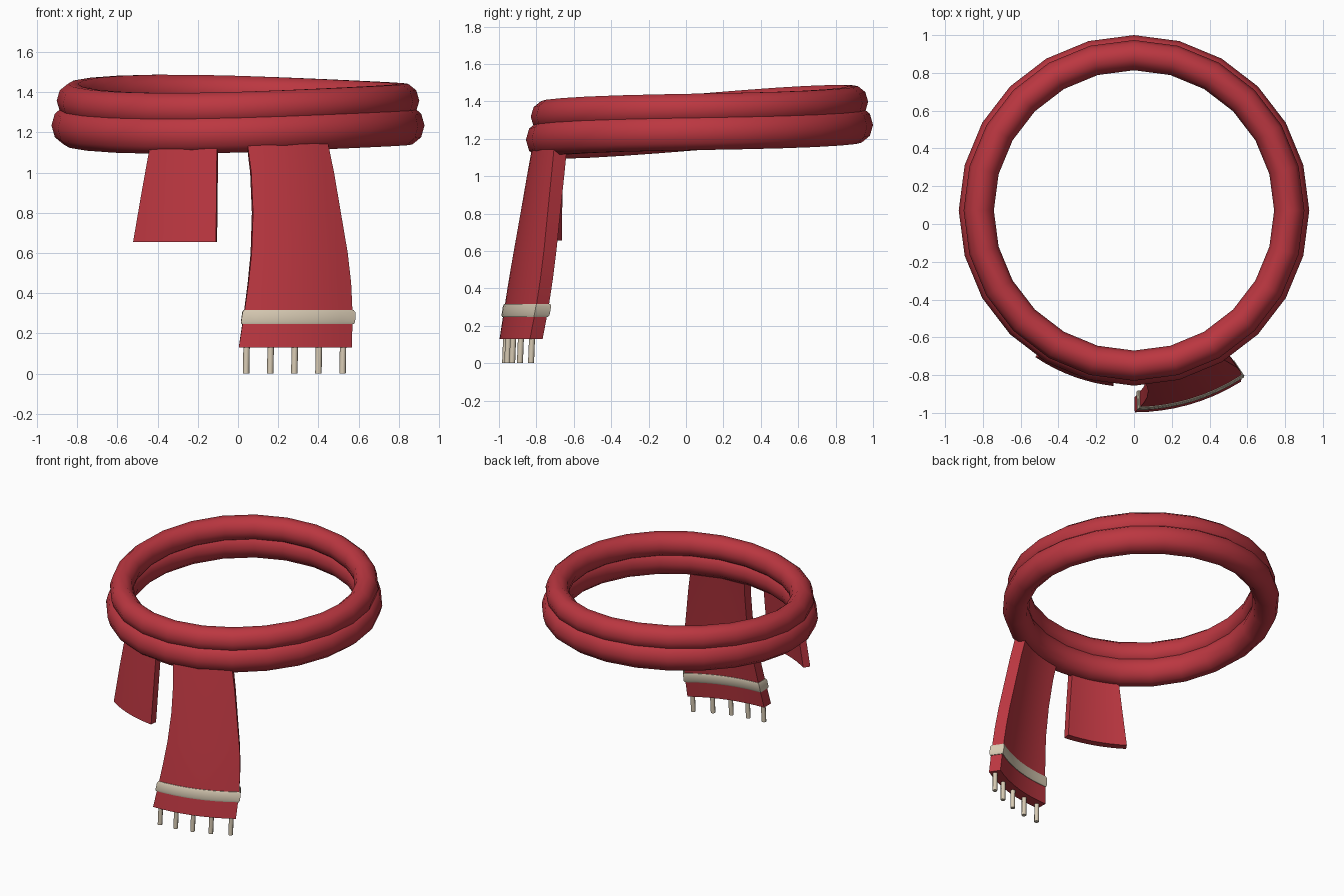
import bpy, bmesh, math
from mathutils import Vector

if "Cube" in bpy.data.objects:
    bpy.data.objects.remove(bpy.data.objects["Cube"])

CENTRE_Y = 0.072


def material(name, rgb):
    m = bpy.data.materials.new(name)
    m.use_nodes = True
    m.diffuse_color = (*rgb, 1)
    bsdf = m.node_tree.nodes["Principled BSDF"]
    bsdf.inputs["Base Color"].default_value = (*rgb, 1)
    bsdf.inputs["Roughness"].default_value = 0.8
    return m


red = material("red wool", (0.50, 0.038, 0.052))
cream = material("cream wool", (0.68, 0.59, 0.45))


def loft(name, sections, mat, closed, angle):
    """Skin a row of matching closed cross-sections."""
    bm = bmesh.new()
    loops = [[bm.verts.new(p) for p in s] for s in sections]
    pairs = list(zip(loops, loops[1:]))
    if closed:
        pairs.append((loops[-1], loops[0]))
    else:
        bm.faces.new(loops[0])
        bm.faces.new(loops[-1])
    n = len(loops[0])
    for a, b in pairs:
        for i in range(n):
            j = (i + 1) % n
            bm.faces.new((a[i], a[j], b[j], b[i]))
    bmesh.ops.recalc_face_normals(bm, faces=bm.faces)
    mesh = bpy.data.meshes.new(name)
    bm.to_mesh(mesh)
    bm.free()
    mesh.materials.append(mat)
    ob = bpy.data.objects.new(name, mesh)
    bpy.context.collection.objects.link(ob)
    bpy.ops.object.select_all(action="DESELECT")
    ob.select_set(True)
    bpy.context.view_layer.objects.active = ob
    bpy.ops.object.shade_smooth_by_angle(angle=math.radians(angle))
    return ob


def wrap(name, radius, half_width, half_height, z, segments=24, sides=10):
    """One turn of the scarf, dipping at the front and rising at the back."""
    sections = []
    for i in range(segments):
        t = math.tau * i / segments
        lift = math.sin(t) * (0.04 - 0.025 * math.cos(t))
        ring = []
        for k in range(sides):
            u = math.tau * k / sides
            r = radius + half_width * math.cos(u)
            ring.append((r * math.cos(t), CENTRE_Y + r * math.sin(t),
                         z + lift + half_height * math.sin(u)))
        sections.append(ring)
    return loft(name, sections, red, True, 60)


def around(x, outer, r):
    """Point at radius r, on the ray through x on the outer radius."""
    a = math.asin(x / outer)
    return r * math.sin(a), CENTRE_Y - r * math.cos(a)


def slab_section(row, thickness, grow=0.0, columns=8):
    z, x0, x1, outer = row
    x0, x1 = x0 - grow, x1 + grow
    xs = [x0 + (x1 - x0) * i / columns for i in range(columns + 1)]
    front = [(*around(x, outer, outer + grow), z) for x in xs]
    back = [(*around(x, outer, outer - thickness - grow), z) for x in reversed(xs)]
    return front + back


def row_at(rows, z):
    for a, b in zip(rows, rows[1:]):
        if b[0] <= z <= a[0]:
            return Vector(a).lerp(Vector(b), (a[0] - z) / (a[0] - b[0]))


# Two stacked turns round the neck
wrap("lower_wrap", 0.84, 0.088, 0.1, 1.235)
wrap("upper_wrap", 0.822, 0.08, 0.088, 1.358)

# Long tail: height, left edge, right edge, outer radius
long_rows = [
    (1.16, 0.045, 0.445, 0.895),
    (1.00, 0.066, 0.478, 0.925),
    (0.80, 0.075, 0.512, 0.960),
    (0.60, 0.068, 0.546, 0.995),
    (0.45, 0.052, 0.563, 1.020),
    (0.30, 0.031, 0.570, 1.043),
    (0.13, 0.004, 0.567, 1.069),
]
loft("long_tail", [slab_section(r, 0.08) for r in long_rows], red, False, 40)

# Short tail
short_rows = [
    (1.15, -0.435, -0.105, 0.885),
    (0.90, -0.480, -0.107, 0.912),
    (0.655, -0.522, -0.110, 0.936),
]
loft("short_tail", [slab_section(r, 0.05) for r in short_rows], red, False, 40)

# Cream stripe wrapped round the long tail
loft("stripe_band",
     [slab_section(row_at(long_rows, z), 0.08, g)
      for z, g in ((0.317, 0.004), (0.305, 0.009), (0.258, 0.009), (0.246, 0.004))],
     cream, False, 40)

# Fringe tassels along the hem
for i in range(5):
    x, y = around(0.04 + 0.12 * i, 1.04, 1.04)
    sections = []
    for z, lean in ((0.15, 0.006), (0.0, 0.0)):
        sections.append([(x + lean * 0.5 + 0.016 * math.cos(math.tau * k / 8),
                          y + lean + 0.016 * math.sin(math.tau * k / 8), z)
                         for k in range(8)])
    loft(f"tassel_{i + 1}", sections, cream, False, 50)
